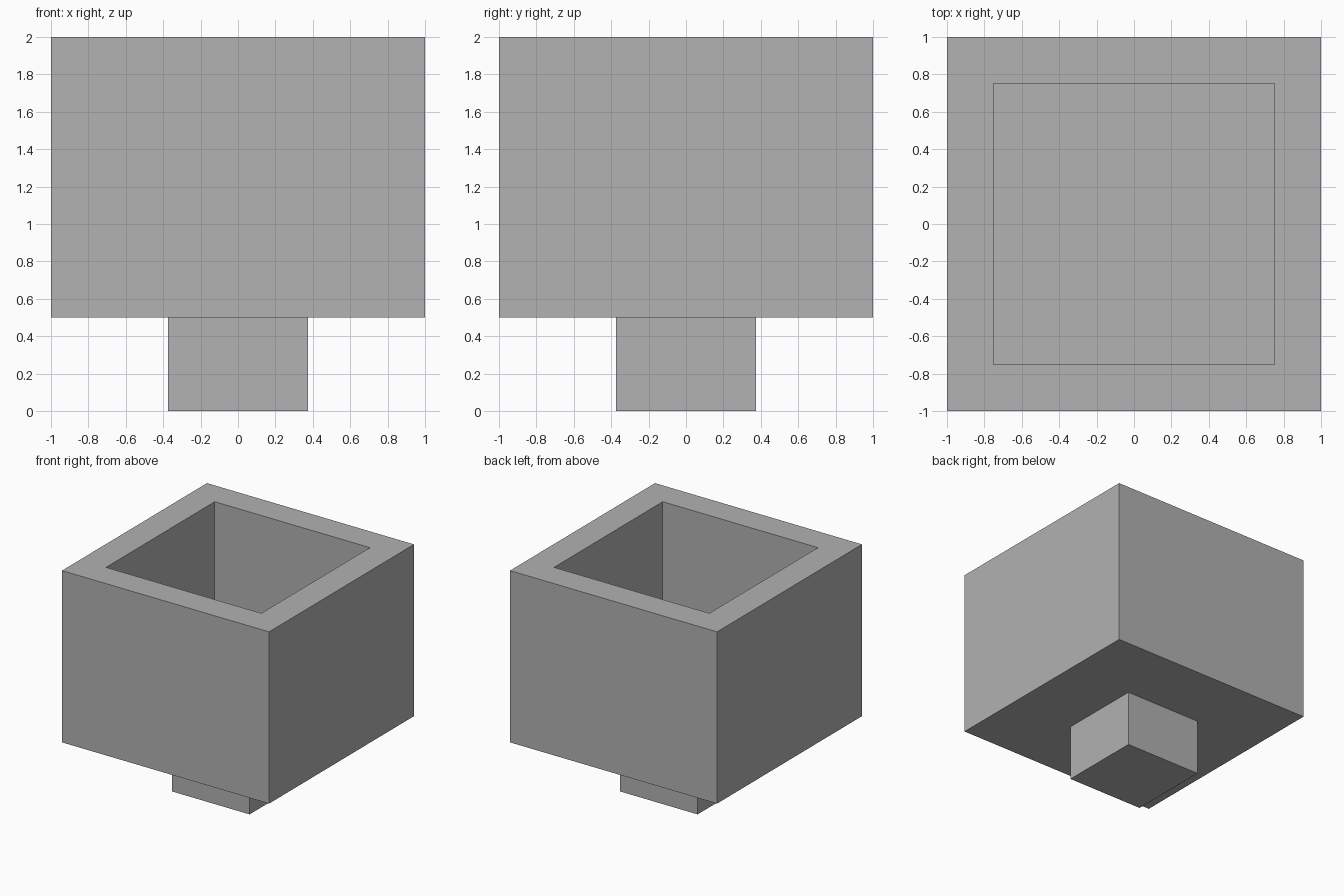
import bpy
import bmesh
from mathutils import Matrix

default_cube = bpy.data.objects.get("Cube")
if default_cube:
    bpy.data.objects.remove(default_cube, do_unlink=True)

# Single flat grey
grey = bpy.data.materials.new("light_grey")
grey.use_nodes = True
colour = (0.445, 0.445, 0.445, 1)
grey.diffuse_color = colour
grey.node_tree.nodes["Principled BSDF"].inputs["Base Color"].default_value = colour


def make_box(name, width, bottom, top, wall=0):
    """Square box; a wall thickness hollows it out from the top."""
    height = top - bottom
    bm = bmesh.new()
    bmesh.ops.create_cube(bm, size=1, matrix=Matrix.Translation(
        (0, 0, bottom + height / 2)) @ Matrix.Diagonal((width, width, height, 1)))
    if wall:
        # Inset the rim, then push the inner face down to the floor
        lid = max(bm.faces, key=lambda f: f.calc_center_median().z)
        bmesh.ops.inset_region(bm, faces=[lid], thickness=wall, use_even_offset=True)
        pit = bmesh.ops.extrude_discrete_faces(bm, faces=[lid])["faces"][0]
        bmesh.ops.translate(bm, verts=pit.verts, vec=(0, 0, wall - height))
    bmesh.ops.recalc_face_normals(bm, faces=bm.faces)
    mesh = bpy.data.meshes.new(name)
    bm.to_mesh(mesh)
    bm.free()
    mesh.materials.append(grey)
    obj = bpy.data.objects.new(name, mesh)
    bpy.context.collection.objects.link(obj)
    return obj


# Open container on a square stem
make_box("container", 2, 0.5, 2, wall=0.25)
make_box("stem", 0.75, 0, 0.5)
